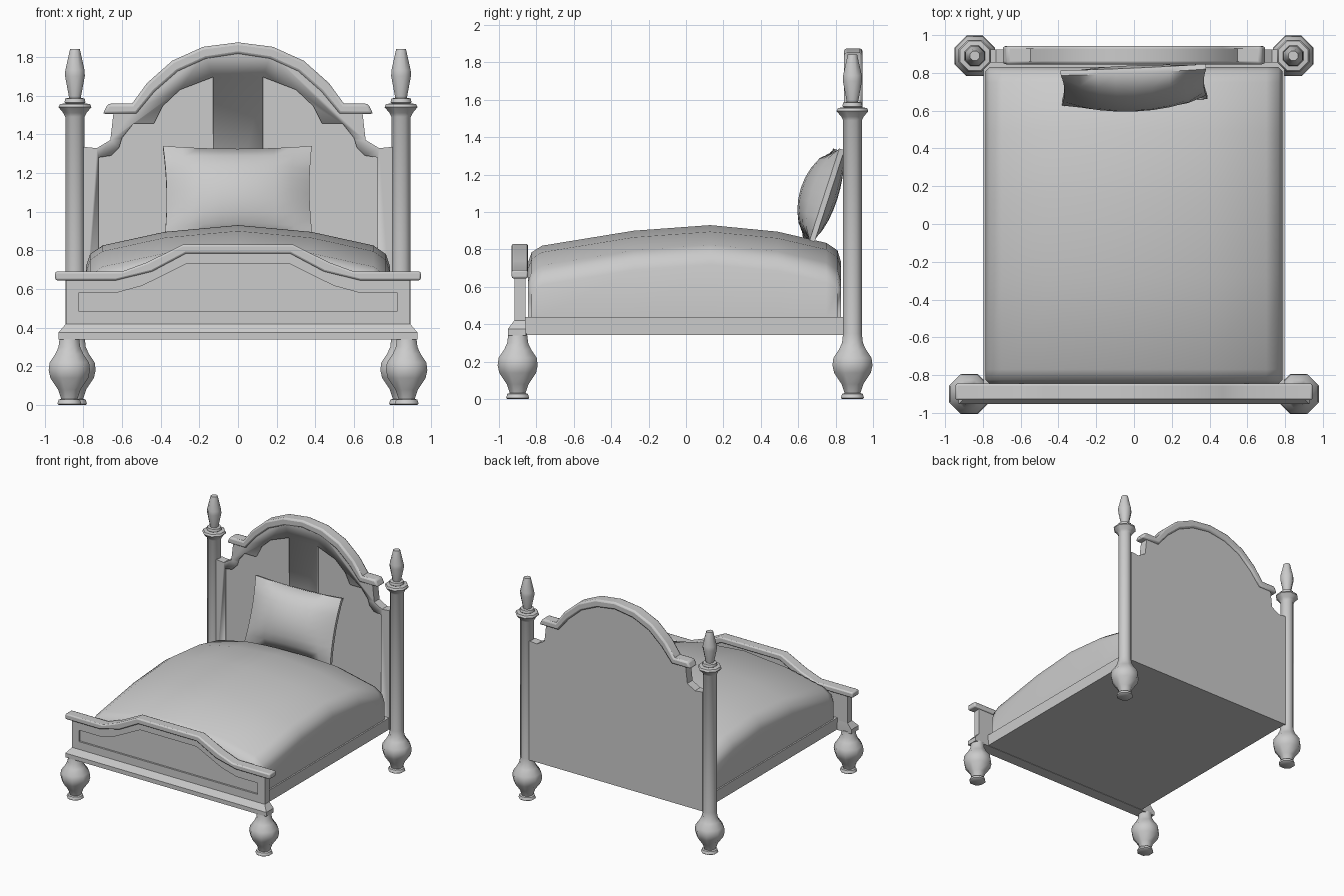
import bpy, bmesh
from math import cos, sin, pi, radians
from mathutils import Matrix

if "Cube" in bpy.data.objects:
    bpy.data.objects.remove(bpy.data.objects["Cube"])


def finish(name, bm, angle=50):
    bmesh.ops.recalc_face_normals(bm, faces=bm.faces)
    me = bpy.data.meshes.new(name)
    bm.to_mesh(me)
    bm.free()
    ob = bpy.data.objects.new(name, me)
    bpy.context.collection.objects.link(ob)
    bpy.ops.object.select_all(action='DESELECT')
    ob.select_set(True)
    bpy.context.view_layer.objects.active = ob
    bpy.ops.object.shade_smooth_by_angle(angle=radians(angle))
    return ob


def loft(name, rings, angle=50):
    bm = bmesh.new()
    vs = [[bm.verts.new(p) for p in r] for r in rings]
    n = len(vs[0])
    for a, b in zip(vs, vs[1:]):
        for i in range(n):
            j = (i + 1) % n
            bm.faces.new((a[i], a[j], b[j], b[i]))
    bm.faces.new(vs[0][::-1])
    bm.faces.new(vs[-1])
    return finish(name, bm, angle)


def turned(name, cx, cy, profile):
    k = 1 / cos(pi / 8)
    return loft(name, [[(cx + r * k * cos(pi / 8 + i * pi / 4),
                         cy + r * k * sin(pi / 8 + i * pi / 4), z)
                        for i in range(8)] for r, z in profile])


def prism(name, pts, y0, y1, angle=30):
    return loft(name, [[(x, y, z) for x, z in pts] for y in (y0, y1)], angle)


def box_rings(name, rings):
    return loft(name, [[(-x, a, z), (x, a, z), (x, b, z), (-x, b, z)]
                       for x, a, b, z in rings], 30)


def sym(half):
    return half + [(-x, z) for x, z in reversed(half) if x != 0]


def bevel(ob, width):
    m = ob.modifiers.new("bevel", 'BEVEL')
    m.width = width
    m.segments = 2
    m.limit_method = 'ANGLE'
    m.angle_limit = radians(60)


def carve(ob, cutter):
    cutter.hide_render = True
    cutter.hide_set(True)
    m = ob.modifiers.new("recess", 'BOOLEAN')
    m.operation = 'DIFFERENCE'
    m.solver = 'EXACT'
    m.object = cutter


# turned legs and tall posts
foot = [(.055, 0), (.062, .006), (.055, .028), (.042, .032), (.058, .08), (.098, .14),
        (.107, .18), (.102, .22), (.072, .265), (.056, .30), (.05, .35)]
post = foot + [(.05, 1.49), (.06, 1.51), (.085, 1.54), (.078, 1.556), (.048, 1.56),
               (.054, 1.565), (.05, 1.585), (.03, 1.588), (.051, 1.70), (.05, 1.73),
               (.025, 1.842)]
for side, s in (("left", -1), ("right", 1)):
    turned("back_post_" + side, s * .843, .89, post)
    turned("front_leg_" + side, s * .872, -.90, foot)

# headboard panel with two recesses
head = prism("headboard", sym([(.80, .34), (.80, 1.335), (.73, 1.328), (.66, 1.37),
             (.645, 1.50), (.64, 1.53), (.53, 1.53), (.45, 1.64), (.325, 1.75),
             (.17, 1.82), (0, 1.845)]), .855, .925)
recess = [(.13, .5), (.72, .5), (.72, 1.28), (.655, 1.29), (.615, 1.33), (.60, 1.38),
          (.54, 1.455), (.435, 1.455), (.39, 1.545), (.30, 1.63), (.13, 1.695)]
for s in (-1, 1):
    carve(head, prism("headboard_recess_cutter", [(s * x, z) for x, z in recess], .80, .873))

# headboard arched cap
outer = sym([(.672, 1.558), (.548, 1.558), (.47, 1.665), (.34, 1.78), (.18, 1.852), (0, 1.875)])
inner = sym([(.70, 1.505), (.525, 1.505), (.43, 1.62), (.31, 1.725), (.165, 1.79), (0, 1.815)])
bevel(prism("headboard_cap", outer + inner[::-1], .845, .943, 45), .014)

# footboard panel, cap and base moulding
fb = prism("footboard", sym([(.89, .40), (.89, .665), (.60, .665), (.46, .71), (.28, .80)]),
           -.918, -.858)
carve(fb, prism("footboard_recess_cutter", sym([(.825, .485), (.825, .58), (.63, .58),
      (.495, .617), (.26, .733)]), -1.0, -.903))
outer = sym([(.945, .69), (.60, .69), (.47, .738), (.285, .83)])
inner = sym([(.945, .645), (.63, .645), (.445, .69), (.27, .783)])
bevel(prism("footboard_cap", outer + inner[::-1], -.932, -.845, 45), .01)
box_rings("footboard_base", [(.928, -.952, -.855, .34), (.928, -.952, -.855, .375),
                             (.89, -.918, -.858, .42)])

# bed frame under the mattress
box_rings("bed_frame", [(.797, -.858, .857, .343), (.797, -.858, .857, .44)])

# domed mattress: (position, drop from crown) stations along each axis
hx = [(.785, .21), (.765, .15), (.70, .105), (.38, .035)]
xs = [(-a, d) for a, d in hx] + [(0, 0)] + hx[::-1]
ys = [(-.845, .20), (-.825, .145), (-.77, .11), (-.28, .03), (.13, 0), (.49, .035),
      (.75, .095), (.81, .135), (.83, .20)]
bm = bmesh.new()
g = []
for i, (x, dx) in enumerate(xs):
    row = []
    for j, (y, dy) in enumerate(ys):
        k = .975 if i in (0, 8) and j in (0, 8) else 1
        row.append(bm.verts.new((x * k, y * k, .93 - dx - dy)))
    g.append(row)
for i in range(8):
    for j in range(8):
        bm.faces.new((g[i][j], g[i + 1][j], g[i + 1][j + 1], g[i][j + 1]))
ext = bmesh.ops.extrude_edge_only(bm, edges=[e for e in bm.edges if e.is_boundary])["geom"]
for v in ext:
    if isinstance(v, bmesh.types.BMVert):
        v.co.z = .44
bmesh.ops.holes_fill(bm, edges=[e for e in bm.edges if e.is_boundary])
finish("mattress", bm, 60)

# leaning pillow: two bulged sheets joined by a narrow edge band
bm = bmesh.new()
N = 8
for sign, bulge in ((-1, .115), (1, .06)):
    g = []
    for i in range(N + 1):
        u = 2 * i / N - 1
        row = []
        for j in range(N + 1):
            v = 2 * j / N - 1
            h = .014 + bulge * ((1 - u * u) * (1 - v * v)) ** .65
            row.append(bm.verts.new((.385 * u * (1 - .04 * (1 - v * v)), sign * h,
                                     .258 * v * (1 - .06 * (1 - u * u)))))
        g.append(row)
    for i in range(N):
        for j in range(N):
            bm.faces.new((g[i][j], g[i + 1][j], g[i + 1][j + 1], g[i][j + 1]))
bmesh.ops.bridge_loops(bm, edges=[e for e in bm.edges if e.is_boundary])
bm.transform(Matrix.Translation((0, .737, 1.09)) @ Matrix.Rotation(radians(2.5), 4, 'Z')
             @ Matrix.Rotation(radians(-18), 4, 'X'))
finish("pillow", bm, 50)
